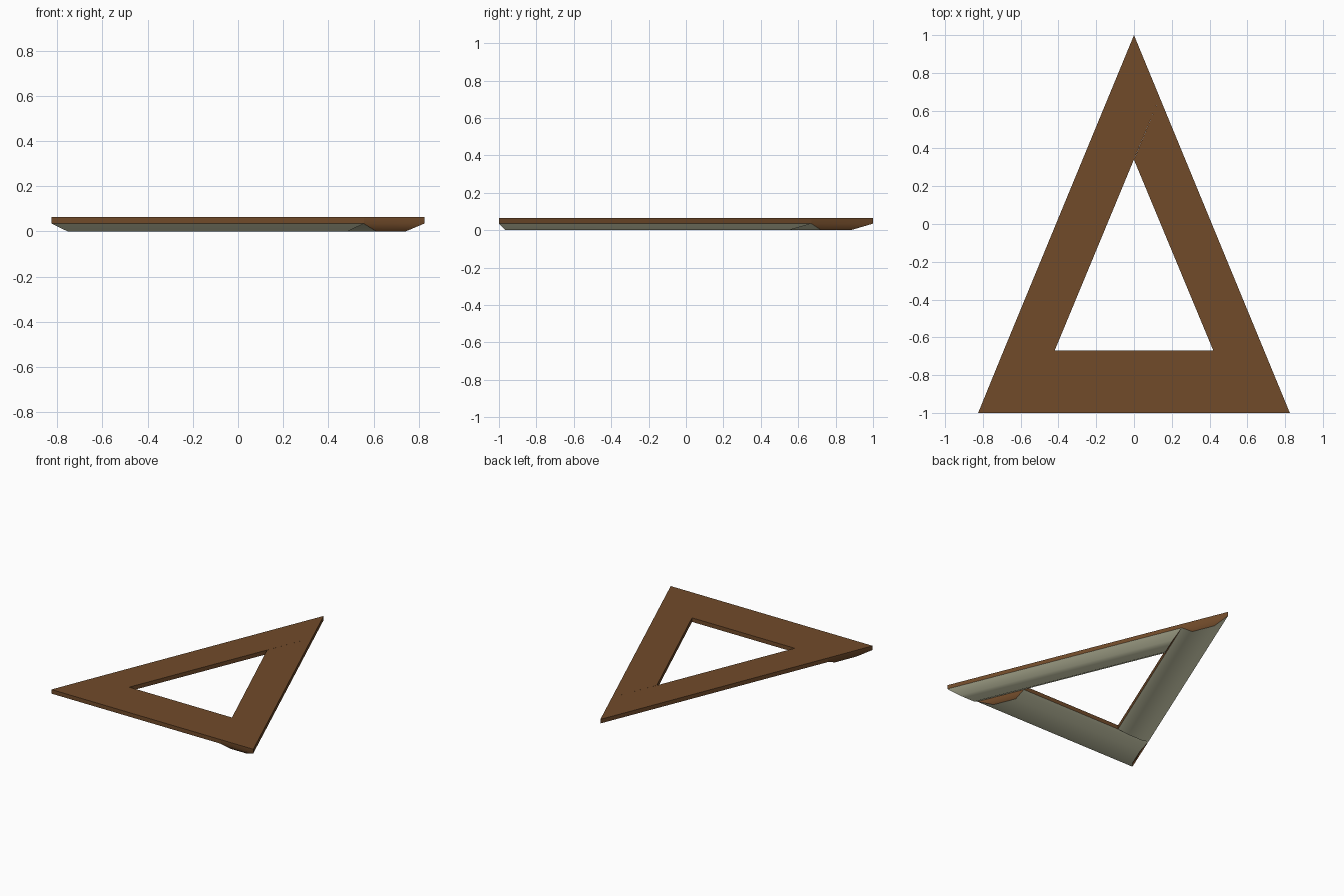
import bpy, bmesh
from mathutils import Vector

cube = bpy.data.objects.get("Cube")
if cube:
    bpy.data.objects.remove(cube, do_unlink=True)


def material(name, rgb):
    mat = bpy.data.materials.new(name)
    mat.use_nodes = True
    mat.diffuse_color = (*rgb, 1)
    mat.node_tree.nodes["Principled BSDF"].inputs["Base Color"].default_value = (*rgb, 1)
    return mat


brown = material("brown wood", (0.165, 0.07, 0.023))
olive = material("pale olive", (0.78, 0.78, 0.54))

TOP, SEAM, INSET, BEVEL = 0.065, 0.035, 0.036, 0.26

# Bevelled underside: fraction across the bar, height
belly = [(0, SEAM), (BEVEL, 0), (1 - BEVEL, 0), (1, SEAM)]
section = [(0, TOP)] + belly + [(1, TOP)]


def bar(name, outer_start, outer_end, inner_end, inner_start):
    """Slab with a softly bevelled underside and leaning end caps."""
    a, b, c, d = (Vector((*p, 0)) for p in (outer_start, outer_end, inner_end, inner_start))
    axis = (b - a).normalized()
    bm = bmesh.new()
    starts, ends = [], []
    for t, z in section:
        lean = axis * INSET * max(0, 1 - z / SEAM)
        up = Vector((0, 0, z))
        starts.append(bm.verts.new(a.lerp(d, t) + lean + up))
        ends.append(bm.verts.new(b.lerp(c, t) - lean + up))
    n = len(section)
    for i in range(n):
        j = (i + 1) % n
        face = bm.faces.new((starts[i], starts[j], ends[j], ends[i]))
        # Only the belly strips are olive and smooth
        if 1 <= i < n - 2:
            face.material_index = 1
            face.smooth = True
    # End caps: square slab end above, blending into the leaning belly end
    for ring in (starts, ends):
        bm.faces.new((ring[0], ring[1], ring[-2], ring[-1])).smooth = True
        bm.faces.new(ring[1:-1]).smooth = True
    bmesh.ops.recalc_face_normals(bm, faces=bm.faces)
    # Keep the colour borders and the slab corners crisp
    for edge in bm.edges:
        first, second = edge.link_faces
        if first.material_index != second.material_index or edge.calc_face_angle() > 0.85:
            edge.smooth = False
    mesh = bpy.data.meshes.new(name)
    bm.to_mesh(mesh)
    bm.free()
    mesh.materials.append(brown)
    mesh.materials.append(olive)
    bpy.context.collection.objects.link(bpy.data.objects.new(name, mesh))


# Three bars, each butting against the next one round the frame
bar("front_bar", (-0.825, -1), (0.557, -1), (0.42, -0.67), (-0.69, -0.67))
bar("left_bar", (0.825, -1), (0.136, 0.67), (0, 0.34), (0.557, -1))
bar("right_bar", (0, 1), (-0.69, -0.67), (-0.42, -0.67), (0.136, 0.67))
